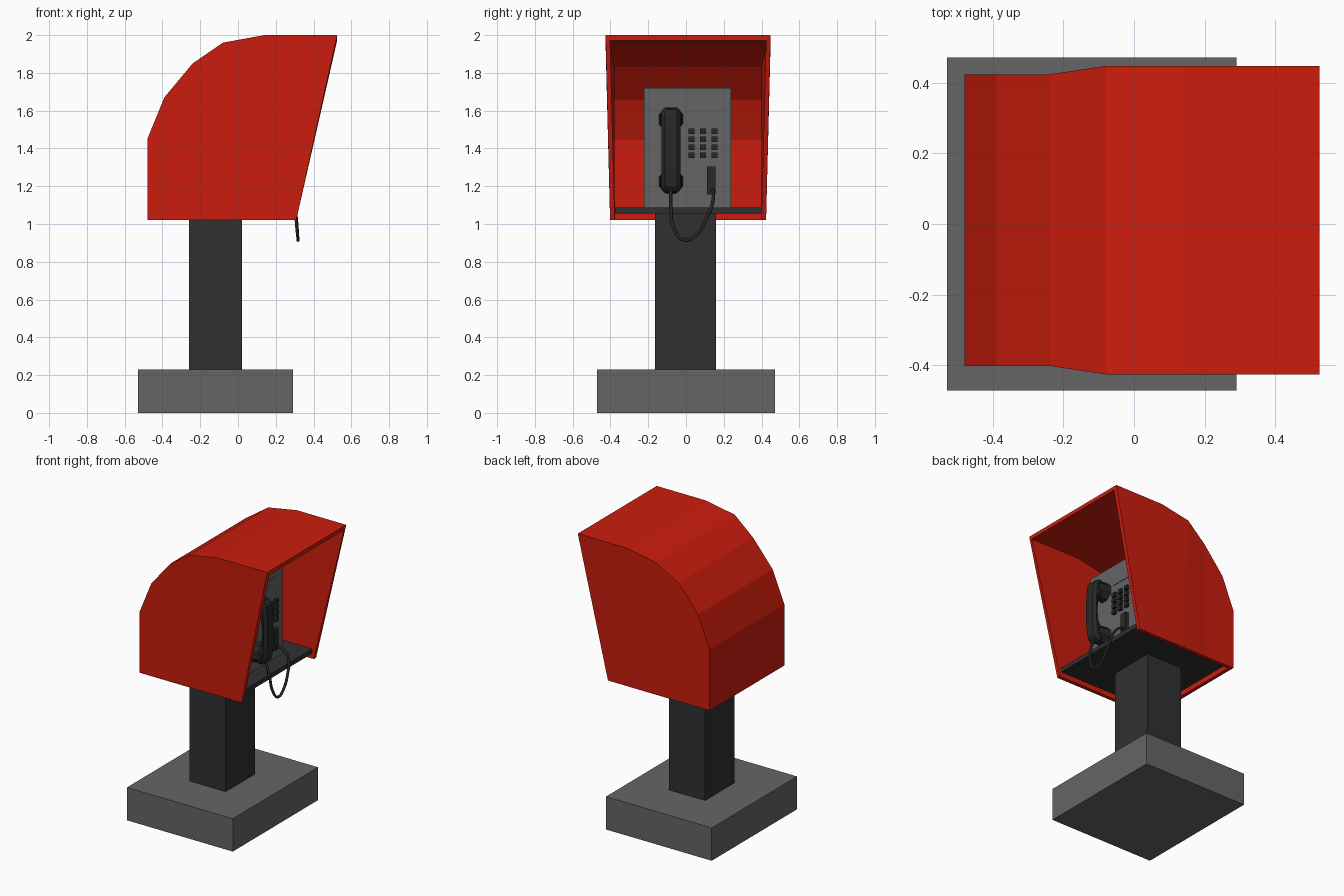
import bpy, bmesh, math
from mathutils import Matrix, Vector

if "Cube" in bpy.data.objects:
    bpy.data.objects.remove(bpy.data.objects["Cube"])


def material(name, rgb):
    m = bpy.data.materials.new(name)
    m.diffuse_color = (*rgb, 1)
    m.use_nodes = True
    m.node_tree.nodes["Principled BSDF"].inputs["Base Color"].default_value = m.diffuse_color
    return m


RED = material("red_paint", (0.6, 0.012, 0.004))
DARK = material("dark_metal", (0.03, 0.03, 0.03))
BLACK = material("black_plastic", (0.02, 0.022, 0.02))
GREY = material("grey", (0.13, 0.13, 0.13))


def finish(name, bm, mat):
    me = bpy.data.meshes.new(name)
    bm.to_mesh(me)
    bm.free()
    me.materials.append(mat)
    ob = bpy.data.objects.new(name, me)
    bpy.context.collection.objects.link(ob)
    return ob


def box(name, x, y, z, mat):
    bm = bmesh.new()
    size = Vector([b - a for a, b in (x, y, z)])
    mid = Vector([(a + b) / 2 for a, b in (x, y, z)])
    bmesh.ops.create_cube(bm, size=1, matrix=Matrix.Translation(mid) @ Matrix.Diagonal((*size, 1)))
    return finish(name, bm, mat)


# Plinth, post and shelf
box("base", (-0.53, 0.29), (-0.472, 0.472), (0, 0.23), GREY)
box("post", (-0.26, 0.02), (-0.165, 0.16), (0.23, 1.06), DARK)
box("shelf", (-0.456, 0.295), (-0.376, 0.4), (1.056, 1.088), DARK)

# Hood: open shell (x, z, half width), thickened inwards
top = [(-0.48, 1.45, 0.413), (-0.39, 1.67, 0.413), (-0.24, 1.85, 0.413),
       (-0.08, 1.96, 0.437), (0.14, 2.0, 0.437), (0.525, 2.0, 0.437)]
bottom = [(x, 1.02, 0.413) for x in (-0.48, -0.24, -0.05, 0.308)]
bm = bmesh.new()
CY = 0.011
T = {s: [bm.verts.new((x, CY + s * w, z)) for x, z, w in top] for s in (-1, 1)}
B = {s: [bm.verts.new((x, CY + s * w, z)) for x, z, w in bottom] for s in (-1, 1)}
spine = {s: [B[s][0]] + T[s] for s in (-1, 1)}
for i in range(len(top)):
    bm.faces.new((spine[-1][i], spine[-1][i + 1], spine[1][i + 1], spine[1][i]))
for s in (-1, 1):
    t, b = T[s], B[s]
    for ring in ([b[0], b[1], t[2], t[1], t[0]], [b[1], b[2], t[3], t[2]],
                 [b[2], b[3], t[5], t[4], t[3]]):
        bm.faces.new(ring if s < 0 else ring[::-1])
hood = finish("hood", bm, RED)
sol = hood.modifiers.new("thickness", "SOLIDIFY")
sol.thickness = 0.025
sol.offset = -1
sol.use_even_offset = True

# Telephone body
FX = 0.18
box("phone_body", (-0.32, FX), (-0.222, 0.238), (1.088, 1.72), GREY)
box("display", (FX - 0.01, FX + 0.004), (0.01, 0.168), (1.57, 1.66), GREY)
box("cord_socket", (FX - 0.01, FX + 0.025), (0.111, 0.157), (1.157, 1.305), BLACK)

# Keypad
bm = bmesh.new()
for row in range(4):
    for col in range(3):
        pos = Vector((FX + 0.006, 0.029 + 0.061 * col, 1.49 - 0.042 * row))
        bmesh.ops.create_cube(bm, size=1, matrix=Matrix.Translation(pos) @ Matrix.Diagonal((0.028, 0.03, 0.029, 1)))
finish("keypad", bm, BLACK)

# Handset grip: half profile mirrored about its middle height, extruded in y
HY, HZ = -0.08, 1.39
half = [(0.268, 0), (0.258, 0.1), (0.225, 0.12), (0.225, 0.228),
        (0.27, 0.226), (0.297, 0.19), (0.308, 0.1)]
prof = half + [(x, -z) for x, z in half[:0:-1]]
bm = bmesh.new()
face = bm.faces.new([bm.verts.new((x, HY - 0.05, HZ + z)) for x, z in prof])
ext = bmesh.ops.extrude_face_region(bm, geom=[face])
bmesh.ops.translate(bm, vec=(0, 0.1, 0), verts=[v for v in ext["geom"] if isinstance(v, bmesh.types.BMVert)])
bmesh.ops.recalc_face_normals(bm, faces=bm.faces)
grip = finish("handset_grip", bm, BLACK)
bev = grip.modifiers.new("chamfer", "BEVEL")
bev.width = 0.018
bev.segments = 1
bev.limit_method = "ANGLE"
bev.angle_limit = math.radians(50)

# Octagonal earpiece and mouthpiece
for name, s in (("earpiece", 1), ("mouthpiece", -1)):
    bm = bmesh.new()
    mat = (Matrix.Translation((0.225, HY, HZ + s * 0.165)) @ Matrix.Rotation(math.pi / 2, 4, "Y")
           @ Matrix.Rotation(math.pi / 8, 4, "Z"))
    bmesh.ops.create_cone(bm, cap_ends=True, segments=8, radius1=0.068, radius2=0.06, depth=0.09, matrix=mat)
    finish(name, bm, BLACK)

# Hanging cord
path = [(0.265, -0.08, 1.19), (0.3, -0.08, 1.08), (0.311, -0.064, 0.98), (0.318, -0.012, 0.914),
        (0.315, 0.06, 0.95), (0.309, 0.108, 1.03), (0.295, 0.14, 1.11), (0.24, 0.145, 1.175),
        (0.195, 0.14, 1.18)]
cu = bpy.data.curves.new("cord", "CURVE")
cu.dimensions = "3D"
cu.bevel_depth = 0.009
cu.bevel_resolution = 1
cu.resolution_u = 4
cu.use_fill_caps = True
sp = cu.splines.new("BEZIER")
sp.bezier_points.add(len(path) - 1)
for p, co in zip(sp.bezier_points, path):
    p.co = co
    p.handle_left_type = p.handle_right_type = "AUTO"
cu.materials.append(BLACK)
bpy.context.collection.objects.link(bpy.data.objects.new("cord", cu))
